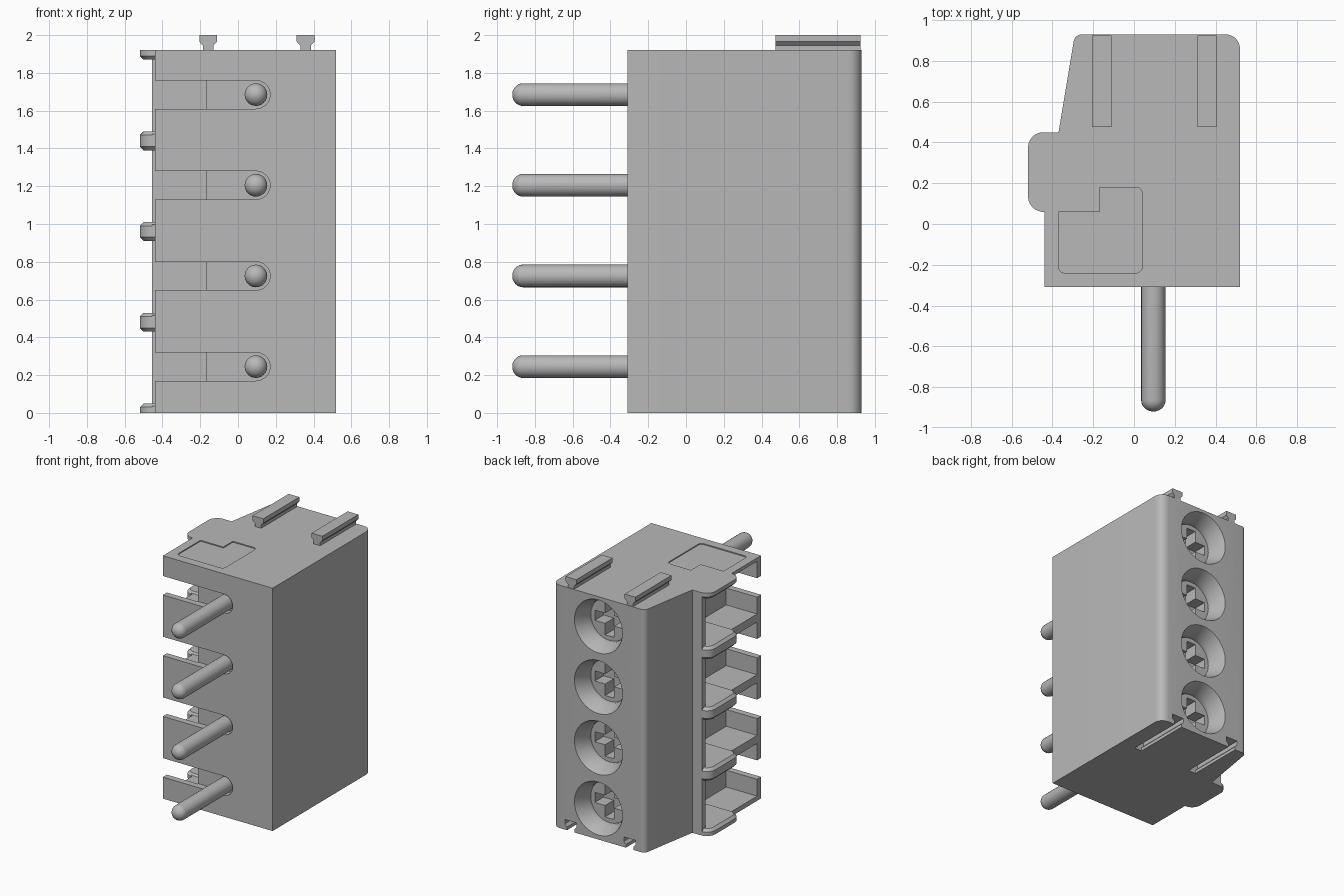
import bpy, bmesh, math
from mathutils import Vector

cube = bpy.data.objects.get("Cube")
if cube:
    bpy.data.objects.remove(cube, do_unlink=True)

grey = bpy.data.materials.new("plain grey")
grey.use_nodes = True
GREY = (0.48, 0.48, 0.48, 1)
grey.diffuse_color = GREY
grey.node_tree.nodes["Principled BSDF"].inputs["Base Color"].default_value = GREY

PITCH, HEIGHT = 0.48, 1.92
FRONT, BACK = -0.31, 0.93
CENTRES = [0.245 + PITCH * i for i in range(4)]
RAIL_X = (-0.158, 0.358)


def loft(name, rings):
    """Skin a stack of closed rings and cap both ends."""
    bm = bmesh.new()
    loops = [[bm.verts.new(p) for p in ring] for ring in rings]
    n = len(loops[0])
    for a, b in zip(loops, loops[1:]):
        for i in range(n):
            j = (i + 1) % n
            bm.faces.new((a[i], a[j], b[j], b[i]))
    bm.faces.new(loops[0][::-1])
    bm.faces.new(loops[-1])
    bmesh.ops.recalc_face_normals(bm, faces=bm.faces)
    mesh = bpy.data.meshes.new(name)
    bm.to_mesh(mesh)
    bm.free()
    mesh.materials.append(grey)
    obj = bpy.data.objects.new(name, mesh)
    bpy.context.collection.objects.link(obj)
    return obj


def rounded(corners, steps=6):
    """Outline from (x, y, radius) corners, with round fillets."""
    out = []
    for i, (x, y, r) in enumerate(corners):
        p = Vector((x, y))
        if r == 0:
            out.append(p)
            continue
        a = (Vector(corners[i - 1][:2]) - p).normalized()
        b = (Vector(corners[(i + 1) % len(corners)][:2]) - p).normalized()
        half = a.angle(b) / 2
        centre = p + (a + b).normalized() * (r / math.sin(half))
        start = p + a * (r / math.tan(half)) - centre
        end = p + b * (r / math.tan(half)) - centre
        sweep = start.angle(end)
        for k in range(steps + 1):
            t = k / steps
            out.append(centre + (start * math.sin((1 - t) * sweep)
                                 + end * math.sin(t * sweep)) / math.sin(sweep))
    return out


def slab(name, outline, z0, z1):
    return loft(name, [[(x, y, z) for x, y in outline] for z in (z0, z1)])


def bar(name, outline, y0, y1):
    return loft(name, [[(x, y, z) for x, z in outline] for y in (y0, y1)])


def box(name, x0, x1, y0, y1, z0, z1):
    return slab(name, [(x0, y0), (x1, y0), (x1, y1), (x0, y1)], z0, z1)


def lathe(name, x, z, profile, n=32):
    """Round part about a line along y, from (y, radius) pairs."""
    turn = [2 * math.pi * i / n for i in range(n)]
    return loft(name, [[(x + r * math.cos(a), y, z + r * math.sin(a)) for a in turn]
                       for y, r in profile])


def smooth(obj):
    bpy.ops.object.select_all(action='DESELECT')
    obj.select_set(True)
    bpy.context.view_layer.objects.active = obj
    bpy.ops.object.shade_smooth_by_angle(angle=math.radians(30))


def carve(target, cutters):
    """Subtract every cutter, then remove the cutters."""
    for c in cutters:
        c.hide_render = True
        mod = target.modifiers.new("cut", 'BOOLEAN')
        mod.operation, mod.solver, mod.object = 'DIFFERENCE', 'EXACT', c
    deps = bpy.context.evaluated_depsgraph_get()
    result = bpy.data.meshes.new_from_object(target.evaluated_get(deps))
    target.modifiers.clear()
    target.data = result
    for c in cutters:
        bpy.data.objects.remove(c, do_unlink=True)


def dovetail(x, z, grow=0.0):
    """Mushroom cross-section shared by the rails and their grooves."""
    half = [(0.028, -0.01), (0.028, 0.025), (0.047, 0.045), (0.047, 0.08)]
    right = [(x + w + grow, z + h) for w, h in half]
    left = [(x - w - grow, z + h) for w, h in reversed(half)]
    return right + left


# Housing
housing = slab("housing", rounded([
    (-0.44, FRONT, 0), (0.52, FRONT, 0), (0.52, BACK, 0.07), (-0.29, BACK, 0.04),
    (-0.37, 0.45, 0), (-0.455, 0.45, 0), (-0.455, 0.06, 0), (-0.44, 0.06, 0)]),
    0, HEIGHT)

cutters = []
for z in CENTRES:
    # Open side chamber
    cutters.append(box("chamber_cutter", -0.7, -0.17, -0.26, 0.405, z - 0.208, z + 0.208))
    # Front slot with a round end about the pin
    ends = [math.pi / 2 - math.pi * i / 16 for i in range(17)]
    stadium = [(0.095 + 0.075 * math.cos(a), z + 0.075 * math.sin(a)) for a in ends]
    stadium += [(-0.6, z - 0.075), (-0.6, z + 0.075)]
    cutters.append(bar("slot_cutter", stadium, FRONT - 0.1, -0.255))
    # Countersunk screw opening with a cross recess
    cutters.append(lathe("screw_opening_cutter", 0.115, z,
                         [(BACK + 0.02, 0.219), (BACK - 0.1, 0.165), (BACK - 0.14, 0.165)]))
    for w, h in ((0.13, 0.04), (0.04, 0.13)):
        cutters.append(box("cross_cutter", 0.115 - w, 0.115 + w, 0.68, 0.85, z - h, z + h))
# Grooves under the base
for x in RAIL_X:
    cutters.append(bar("groove_cutter", dovetail(x, 0, 0.004), 0.475, BACK + 0.1))
# Shallow panel on the top
cutters.append(slab("panel_cutter", rounded([
    (-0.37, -0.24, 0.03), (0.04, -0.24, 0.03), (0.04, 0.18, 0.03), (-0.37, 0.18, 0.03)]),
    HEIGHT - 0.008, HEIGHT + 0.05))
carve(housing, cutters)
smooth(housing)

# Rounded side fins between the chambers
def fin_outline(inset):
    x, y0, y1 = -0.52 + inset, 0.06 + inset, 0.45 - inset
    r = 0.075 - inset
    return rounded([(-0.17, y1, 0), (x, y1, r), (x, y0, r), (-0.17, y0, 0)])


for i in range(5):
    mid = PITCH * i
    levels = [(mid - 0.05, 0.02), (mid - 0.03, 0), (mid + 0.03, 0), (mid + 0.05, 0.02)]
    if i == 0:
        levels = [(0, 0)] + levels[2:]
    if i == 4:
        levels = levels[:2] + [(HEIGHT, 0)]
    fin = loft("side_fin", [[(x, y, z) for x, y in fin_outline(s)] for z, s in levels])
    smooth(fin)

# Solder pins with domed tips
for z in CENTRES:
    dome = [(-0.863 - 0.057 * math.cos(a), 0.06 * math.sin(a))
            for a in (math.radians(6 + 12 * k) for k in range(8))]
    smooth(lathe("pin", 0.095, z, dome + [(-0.2, 0.06)], 24))

# Joining rails on the top
for x in RAIL_X:
    bar("joining_rail", dovetail(x, HEIGHT), 0.475, BACK - 0.005)
